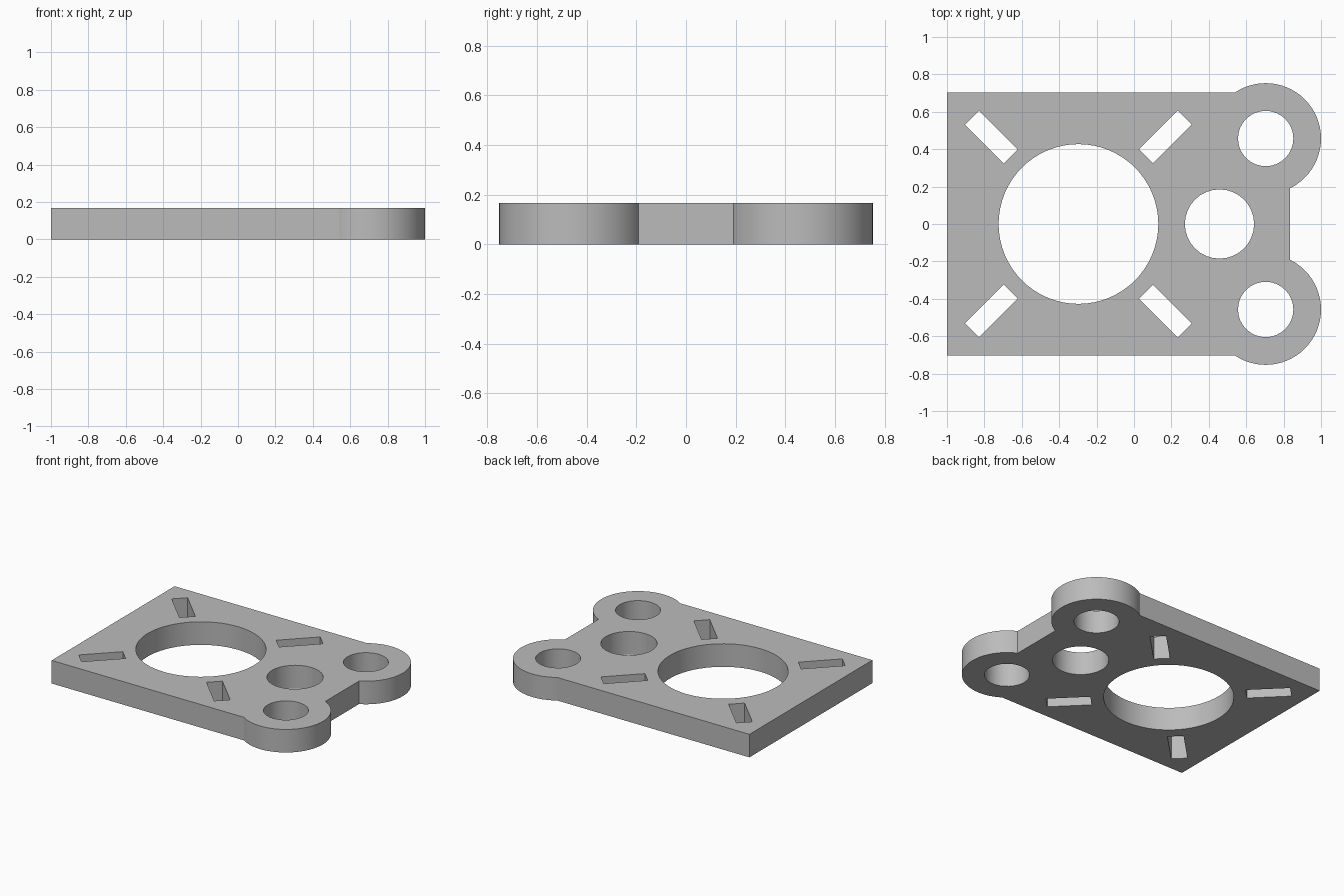
import bpy
import bmesh
from math import pi
from mathutils import Matrix

if "Cube" in bpy.data.objects:
    bpy.data.objects.remove(bpy.data.objects["Cube"], do_unlink=True)

THICK = 0.167
MID = -0.297      # centre of the large opening
LOBE = (0.704, 0.457)

grey = bpy.data.materials.new("plain grey")
grey.use_nodes = True
color = (0.5, 0.5, 0.5, 1)
grey.diffuse_color = color
grey.node_tree.nodes["Principled BSDF"].inputs["Base Color"].default_value = color


def add_object(name, bm):
    mesh = bpy.data.meshes.new(name)
    bm.to_mesh(mesh)
    bm.free()
    mesh.materials.append(grey)
    obj = bpy.data.objects.new(name, mesh)
    bpy.context.collection.objects.link(obj)
    return obj


def box(name, x, y, width, depth, height=THICK, angle=0):
    bm = bmesh.new()
    place = (Matrix.Translation((x, y, THICK / 2)) @ Matrix.Rotation(angle, 4, "Z")
             @ Matrix.Diagonal((width, depth, height, 1)))
    bmesh.ops.create_cube(bm, size=1, matrix=place)
    return add_object(name, bm)


def disc(name, x, y, radius, segments, height=THICK):
    bm = bmesh.new()
    bmesh.ops.create_cone(bm, cap_ends=True, segments=segments, radius1=radius,
                          radius2=radius, depth=height,
                          matrix=Matrix.Translation((x, y, THICK / 2)))
    return add_object(name, bm)


# Main plate
plate = box("mounting_plate", -0.0825, 0, 1.835, 1.406)

# Round lobes, holes and diagonal slots, mirrored front to back
lobes, cutters = [], []
for side, sign in (("back", 1), ("front", -1)):
    lobes.append(disc(side + "_lobe", LOBE[0], sign * LOBE[1], 0.296, 64))
    cutters.append(disc(side + "_hole_cutter", LOBE[0], sign * LOBE[1], 0.148, 32, 1))
    for end in (1, -1):
        cutters.append(box(side + "_slot_cutter", MID + end * 0.465, sign * 0.465,
                           0.293, 0.106, 1, end * sign * pi / 4))

# Central openings
cutters.append(disc("large_opening_cutter", MID, 0, 0.427, 64, 1))
cutters.append(disc("middle_hole_cutter", 0.457, 0, 0.185, 32, 1))

# Join the lobes, then cut every opening
for tools, operation in ((lobes, "UNION"), (cutters, "DIFFERENCE")):
    for tool in tools:
        mod = plate.modifiers.new(tool.name, "BOOLEAN")
        mod.operation = operation
        mod.solver = "EXACT"
        mod.object = tool

bpy.context.view_layer.update()
bpy.ops.object.select_all(action="DESELECT")
bpy.context.view_layer.objects.active = plate
plate.select_set(True)
for mod in list(plate.modifiers):
    bpy.ops.object.modifier_apply(modifier=mod.name)
for tool in lobes + cutters:
    bpy.data.objects.remove(tool, do_unlink=True)

# Smooth round walls, keeping the rims and corners sharp
bpy.ops.object.shade_smooth_by_angle(angle=pi / 6)
